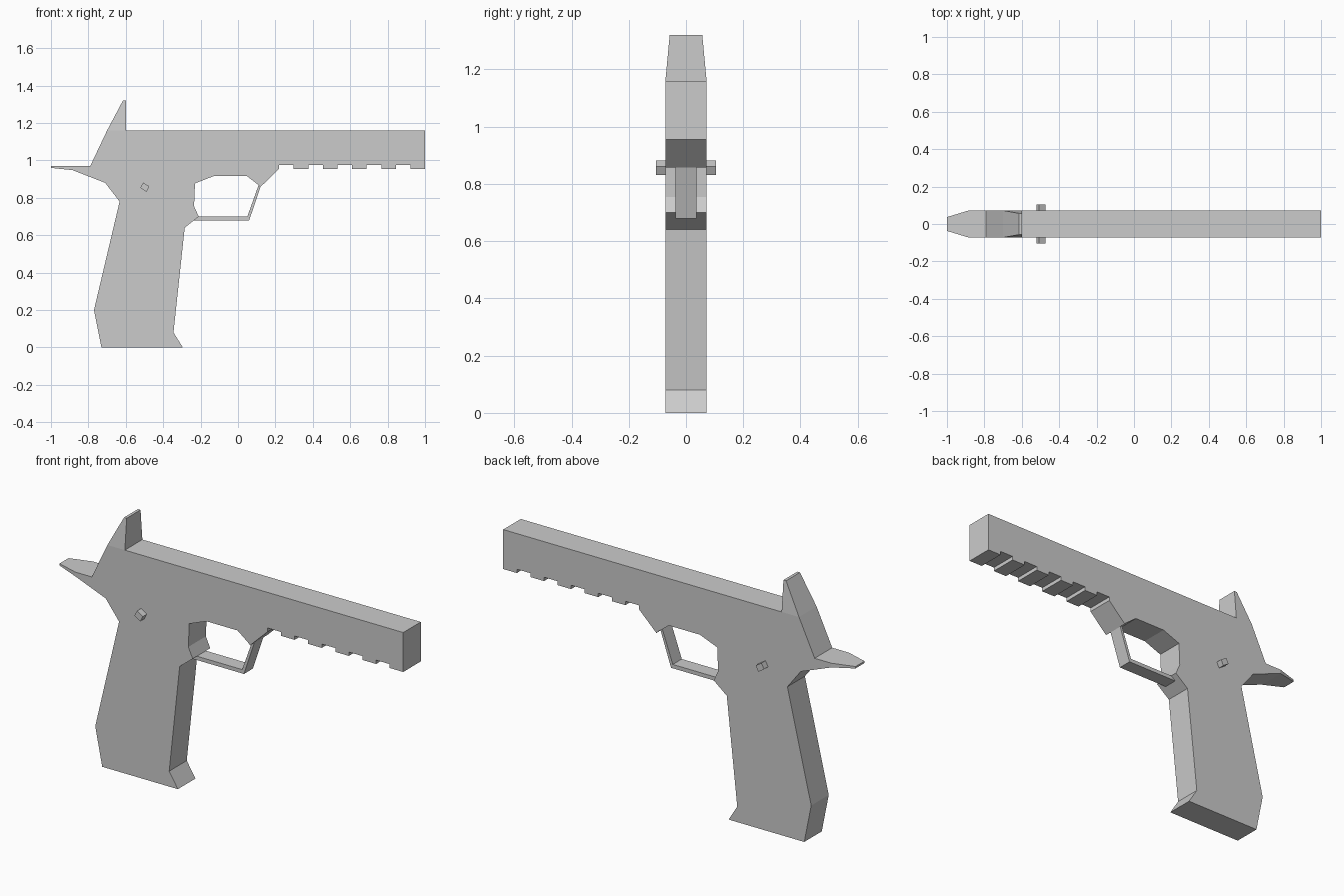
import bpy

if "Cube" in bpy.data.objects:
    bpy.data.objects.remove(bpy.data.objects["Cube"])

W = 0.072  # half thickness of the main body


def prism(name, outline, open_edges=()):
    """Counter-clockwise (x, z, half_width) outline extruded both ways along y.
    Edges whose start index is in open_edges join another part and get no wall."""
    n = len(outline)
    verts = [(x, -h, z) for x, z, h in outline] + [(x, h, z) for x, z, h in outline]
    faces = [tuple(range(n)), tuple(reversed(range(n, 2 * n)))]
    for i in range(n):
        j = (i + 1) % n
        if i not in open_edges:
            faces.append((j, i, i + n, j + n))
    mesh = bpy.data.meshes.new(name)
    mesh.from_pydata(verts, [], faces)
    mesh.update()
    obj = bpy.data.objects.new(name, mesh)
    bpy.context.collection.objects.link(obj)
    return obj


def flat(points, h):
    return [(x, z, h) for x, z in points]


# Body: grip, trigger opening, notched rail, barrel and back edge
grip_front = [(-.73, 0), (-.295, 0), (-.345, .08), (-.285, .64), (-.21, .70)]
opening = [(-.235, .755), (-.23, .877), (-.13, .916), (.048, .916),
           (.11, .868), (.12, .858), (.22, .955)]
rail = []
for i in range(5):
    x = .22 + .156 * i
    rail += [(x, .975), (x + .078, .975), (x + .078, .955), (x + .156, .955)]
barrel = [(1, 1.16), (-.6, 1.16), (-.70, 1.16)]
back = [(-.79, .97), (-.885, .97), (-.885, .948), (-.71, .88), (-.633, .78), (-.77, .20)]
body = grip_front + opening + rail + barrel + back
prism("body", flat(body, W),
      open_edges=(body.index((-.6, 1.16)), body.index((-.885, .97))))

# Tapered tip of the tang
prism("tang_tip", [(-1, .97, .037), (-1, .96, .037), (-.885, .948, W), (-.885, .97, W)],
      open_edges=(2,))

# Hammer narrowing toward its top
prism("hammer", [(-.70, 1.16, W), (-.6, 1.16, W), (-.6, 1.32, .057), (-.615, 1.32, .057)],
      open_edges=(0,))

# Narrow trigger guard
prism("trigger_guard",
      flat([(-.235, .68), (.06, .68), (.12, .858), (.11, .868), (.05, .70), (-.21, .70)], .037),
      open_edges=(2, 5))

# Square cross pin through the body
prism("cross_pin",
      flat([(-.522, .854), (-.489, .832), (-.474, .861), (-.507, .882)], .105))
